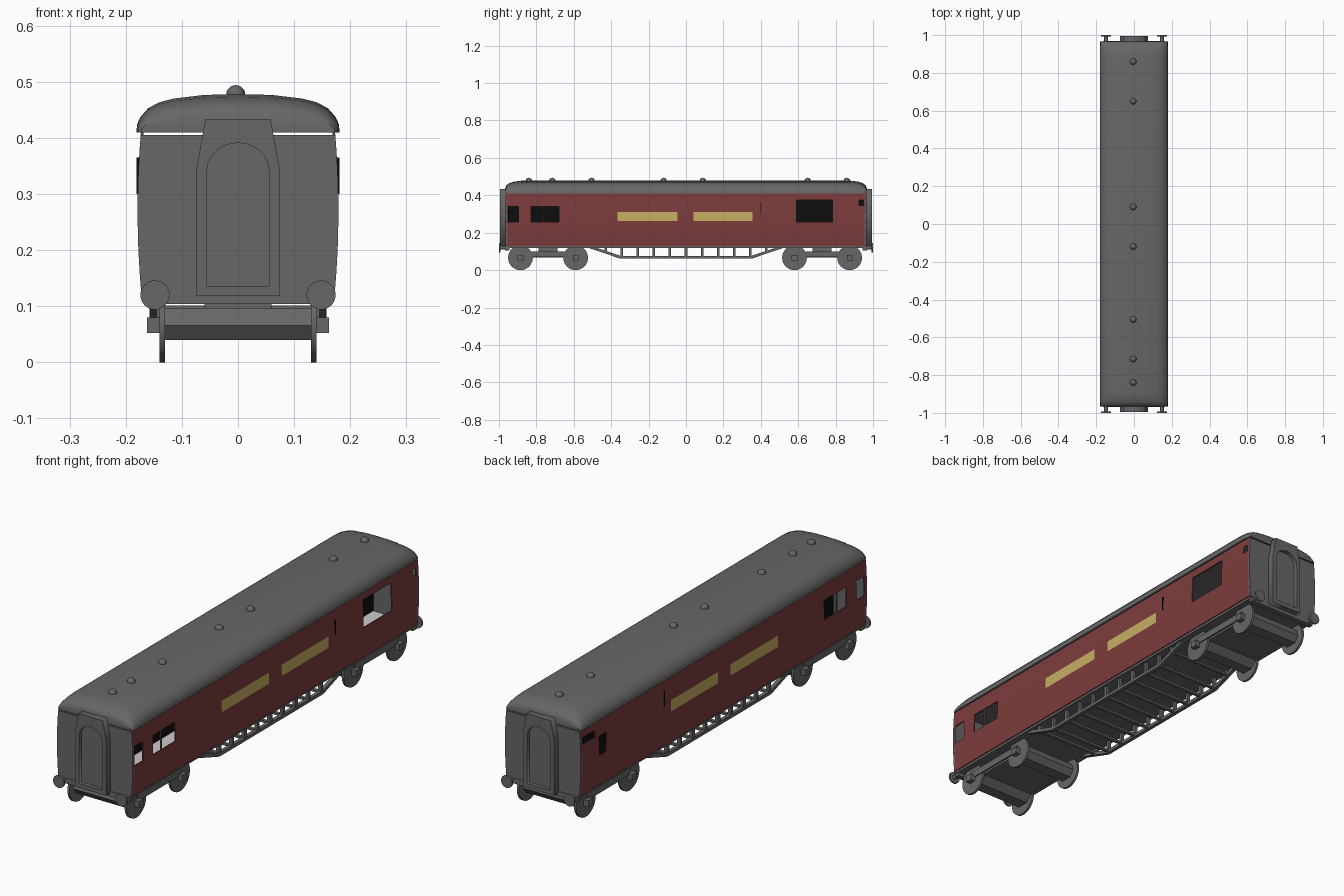
import bpy, bmesh, math
from mathutils import Vector

if "Cube" in bpy.data.objects:
    bpy.data.objects.remove(bpy.data.objects["Cube"])


def material(name, rgb):
    m = bpy.data.materials.new(name)
    m.diffuse_color = (*rgb, 1)
    m.use_nodes = True
    m.node_tree.nodes["Principled BSDF"].inputs["Base Color"].default_value = m.diffuse_color
    return m


GREY = material("slate_grey", (0.135, 0.135, 0.135))
RED = material("maroon", (0.205, 0.045, 0.045))
YELLOW = material("pale_gold", (0.57, 0.43, 0.125))
BLACK = material("interior_black", (0.004, 0.004, 0.004))
LIGHT = material("floor_light_grey", (0.6, 0.6, 0.6))


def finish(bm, name, mats=(GREY,), smooth=False, normals=True):
    if normals:
        bmesh.ops.recalc_face_normals(bm, faces=bm.faces)
    me = bpy.data.meshes.new(name)
    bm.to_mesh(me)
    bm.free()
    ob = bpy.data.objects.new(name, me)
    bpy.context.collection.objects.link(ob)
    for m in mats:
        me.materials.append(m)
    if smooth:
        bpy.ops.object.select_all(action='DESELECT')
        ob.select_set(True)
        bpy.context.view_layer.objects.active = ob
        bpy.ops.object.shade_smooth_by_angle(angle=math.radians(35))
    return ob


def loft(name, rings, mat=GREY, smooth=False):
    bm = bmesh.new()
    loops = [[bm.verts.new(p) for p in r] for r in rings]
    n = len(loops[0])
    for a, b in zip(loops, loops[1:]):
        for i in range(n):
            bm.faces.new((a[i], a[(i + 1) % n], b[(i + 1) % n], b[i]))
    bm.faces.new(loops[0])
    bm.faces.new(loops[-1][::-1])
    return finish(bm, name, (mat,), smooth)


def prism_y(name, xz, y0, y1, mat=GREY):
    return loft(name, [[(x, y, z) for x, z in xz] for y in (y0, y1)], mat)


def prism_x(name, yz, x0, x1, mat=GREY):
    return loft(name, [[(x, y, z) for y, z in yz] for x in (x0, x1)], mat)


def box(name, x0, x1, y0, y1, z0, z1, mat=GREY):
    return prism_x(name, [(y0, z0), (y1, z0), (y1, z1), (y0, z1)], x0, x1, mat)


def rod(name, a, b, r, sides=24, r2=None):
    a, b = Vector(a), Vector(b)
    bm = bmesh.new()
    bmesh.ops.create_cone(bm, cap_ends=True, segments=sides, radius1=r,
                          radius2=r if r2 is None else r2, depth=(b - a).length)
    q = Vector((0, 0, 1)).rotation_difference(b - a)
    for v in bm.verts:
        v.co = q @ v.co + (a + b) / 2
    return finish(bm, name, smooth=sides > 8)


def half_width(z):
    return 0.179 - 0.006 * ((z - 0.27) / 0.14) ** 2


# Side walls: a grid cut at window edges, gold panels coloured by position
GOLD = [(-0.365, -0.045, 0.262, 0.31), (0.04, 0.356, 0.262, 0.31)]
WINDOWS = {
    1: [(-0.953, -0.895, 0.257, 0.34), (-0.828, -0.678, 0.257, 0.34),
        (0.592, 0.783, 0.257, 0.375), (0.925, 0.95, 0.345, 0.375)],
    -1: [(-0.948, -0.895, 0.257, 0.34), (-0.828, -0.678, 0.257, 0.34),
         (0.79, 0.84, 0.257, 0.34), (0.865, 0.95, 0.345, 0.375)],
}


def inside(y, z, rects):
    return any(a < y < b and c < z < d for a, b, c, d in rects)


for s, side in ((1, "right"), (-1, "left")):
    rects = WINDOWS[s] + GOLD
    ys = sorted({-0.962, 0.962} | {v for r in rects for v in r[:2]})
    zs = sorted({0.128, 0.165, 0.21, 0.39, 0.41} | {v for r in rects for v in r[2:]})
    bm = bmesh.new()
    grid = [[bm.verts.new((s * half_width(z), y, z)) for z in zs] for y in ys]
    for i in range(len(ys) - 1):
        for j in range(len(zs) - 1):
            y, z = (ys[i] + ys[i + 1]) / 2, (zs[j] + zs[j + 1]) / 2
            if inside(y, z, WINDOWS[s]):
                continue
            quad = [grid[i][j], grid[i + 1][j], grid[i + 1][j + 1], grid[i][j + 1]]
            f = bm.faces.new(quad[::s])
            f.material_index = 1 if inside(y, z, GOLD) else 0
    wall = finish(bm, side + "_wall", (RED, YELLOW, BLACK), normals=False)
    mod = wall.modifiers.new("thickness", 'SOLIDIFY')
    mod.thickness = 0.005
    mod.offset = -1
    mod.material_offset = 2
    # Window bar and door grab rail
    x0, x1 = sorted((s * 0.171, s * 0.176))
    box(side + "_window_bar", x0, x1, -0.77, -0.765, 0.255, 0.342)
    x0, x1 = sorted((s * 0.174, s * 0.1805))
    box(side + "_grab_rail", x0, x1, 0.399, 0.402, 0.30, 0.365, BLACK)

# Floor and corridor partition
box("underfloor", -0.168, 0.168, -0.962, 0.962, 0.118, 0.134)
box("cabin_floor", -0.167, 0.167, -0.95, 0.95, 0.134, 0.138, LIGHT)
box("corridor_partition", -0.032, -0.026, -0.95, 0.95, 0.136, 0.404, BLACK)

# Roof: arched profile lofted along the length, drooping at the ends
half = [(0.181, 0.41), (0.18, 0.424), (0.174, 0.437), (0.16, 0.453),
        (0.14, 0.4635), (0.115, 0.47), (0.06, 0.4765)]
arch = half + [(0, 0.478)] + [(-x, z) for x, z in half[::-1]]
stations = [(0.967, 0.955, 0.42), (0.96, 0.98, 0.64), (0.945, 0.99, 0.81),
            (0.92, 1, 0.93), (0.88, 1, 1)]
stations = [(-y, a, b) for y, a, b in stations] + stations[::-1]
loft("roof", [[(x * sx, y, 0.41 + (z - 0.41) * sz) for x, z in arch]
              for y, sx, sz in stations], GREY, True)

# Roof ventilators
for i, y in enumerate((0.86, 0.65, 0.09, -0.12, -0.505, -0.715, -0.84)):
    bm = bmesh.new()
    bmesh.ops.create_uvsphere(bm, u_segments=16, v_segments=10, radius=0.017)
    bmesh.ops.translate(bm, verts=bm.verts, vec=(-0.004, y, 0.477))
    finish(bm, f"roof_vent_{i + 1}", smooth=True)

# Ends: bulkhead, gangway surround with arched door, beam and buffers
wall_z = [0.125 + 0.28 * i / 8 for i in range(9)]
bulkhead = [(half_width(z), z) for z in wall_z]
bulkhead += [(-x, z) for x, z in bulkhead[::-1]]
outer = [(-0.074, 0.118), (0.074, 0.118), (0.074, 0.345), (0.058, 0.434),
         (-0.058, 0.434), (-0.074, 0.345)]
door = [(-0.055, 0.136), (0.055, 0.136)]
door += [(0.055 * math.cos(t), 0.342 + 0.049 * math.sin(t))
         for t in [math.pi * i / 12 for i in range(13)]]
for s, end in ((-1, "front"), (1, "back")):
    prism_y(end + "_bulkhead", bulkhead, s * 0.955, s * 0.966)
    prism_y(end + "_gangway_door", door, s * 0.96, s * 0.978)
    cu = bpy.data.curves.new(end + "_gangway", 'CURVE')
    cu.dimensions = '2D'
    cu.fill_mode = 'BOTH'
    cu.extrude = 0.0155
    for pts in (outer, door):
        sp = cu.splines.new('POLY')
        sp.points.add(len(pts) - 1)
        sp.use_cyclic_u = True
        for p, (x, z) in zip(sp.points, pts):
            p.co = (x, z, 0, 1)
    cu.materials.append(GREY)
    ob = bpy.data.objects.new(end + "_gangway", cu)
    bpy.context.collection.objects.link(ob)
    ob.location.y = s * 0.9795
    ob.rotation_euler.x = math.pi / 2
    bpy.ops.object.select_all(action='DESELECT')
    ob.select_set(True)
    bpy.context.view_layer.objects.active = ob
    bpy.ops.object.convert(target='MESH')
    y0, y1 = sorted((s * 0.945, s * 0.968))
    box(end + "_buffer_beam", -0.165, 0.165, y0, y1, 0.104, 0.127)
    for x in (-0.148, 0.148):
        rod(end + "_buffer_shaft", (x, s * 0.95, 0.12), (x, s * 0.995, 0.12), 0.01, 12)
        rod(end + "_buffer_head", (x, s * 0.992, 0.12), (x, s * 1.0, 0.12), 0.026)

# Bogies: frame with dropped ends, side beams, wheels and axle boxes
for name, ya, yb in (("front", -0.885, -0.59), ("back", 0.58, 0.875)):
    prism_x(name + "_bogie_frame",
            [(ya - 0.03, 0.096), (ya - 0.04, 0.066), (ya - 0.02, 0.04),
             (ya + 0.03, 0.04), (ya + 0.06, 0.068), (yb - 0.06, 0.068),
             (yb - 0.03, 0.04), (yb + 0.02, 0.04), (yb + 0.04, 0.066),
             (yb + 0.03, 0.096)], -0.13, 0.13)
    yc = (ya + yb) / 2
    box(name + "_bogie_pivot", -0.06, 0.06, yc - 0.05, yc + 0.05, 0.09, 0.12)
    for s in (-1, 1):
        x0, x1 = sorted((s * 0.138, s * 0.145))
        box(name + "_side_beam", x0, x1, ya, yb, 0.07, 0.10)
        for y in (ya, yb):
            rod(name + "_wheel", (s * 0.13, y, 0.066), (s * 0.14, y, 0.066), 0.066, 32)
            x2, x3 = sorted((s * 0.138, s * 0.162))
            box(name + "_axle_box", x2, x3, y - 0.015, y + 0.015, 0.052, 0.08)

# Underframe truss: angled rails, posts and cross bars
W = 0.007
for s, side in ((1, "right"), (-1, "left")):
    low = [(-0.52, 0.118), (-0.35, 0.061), (0.35, 0.061), (0.52, 0.118)]
    high = [(y * 0.99, z + 0.014) for y, z in low]
    prism = low + high[::-1]
    x0, x1 = sorted((s * 0.142, s * 0.158))
    # three flat segments make one bent rail
    for i in range(3):
        prism_x(f"{side}_truss_rail_{i + 1}",
                [low[i], low[i + 1], high[i + 1], high[i]], x0, x1)
for i in range(11):
    y = -0.43 + 0.086 * i
    base = 0.066 if abs(y) < 0.36 else 0.092
    for s in (-1, 1):
        x0, x1 = sorted((s * 0.143, s * 0.157))
        box("truss_post", x0, x1, y - W, y + W, base, 0.122)
    box("truss_cross_bar", -0.15, 0.15, y - W, y + W, base, base + 0.009)
